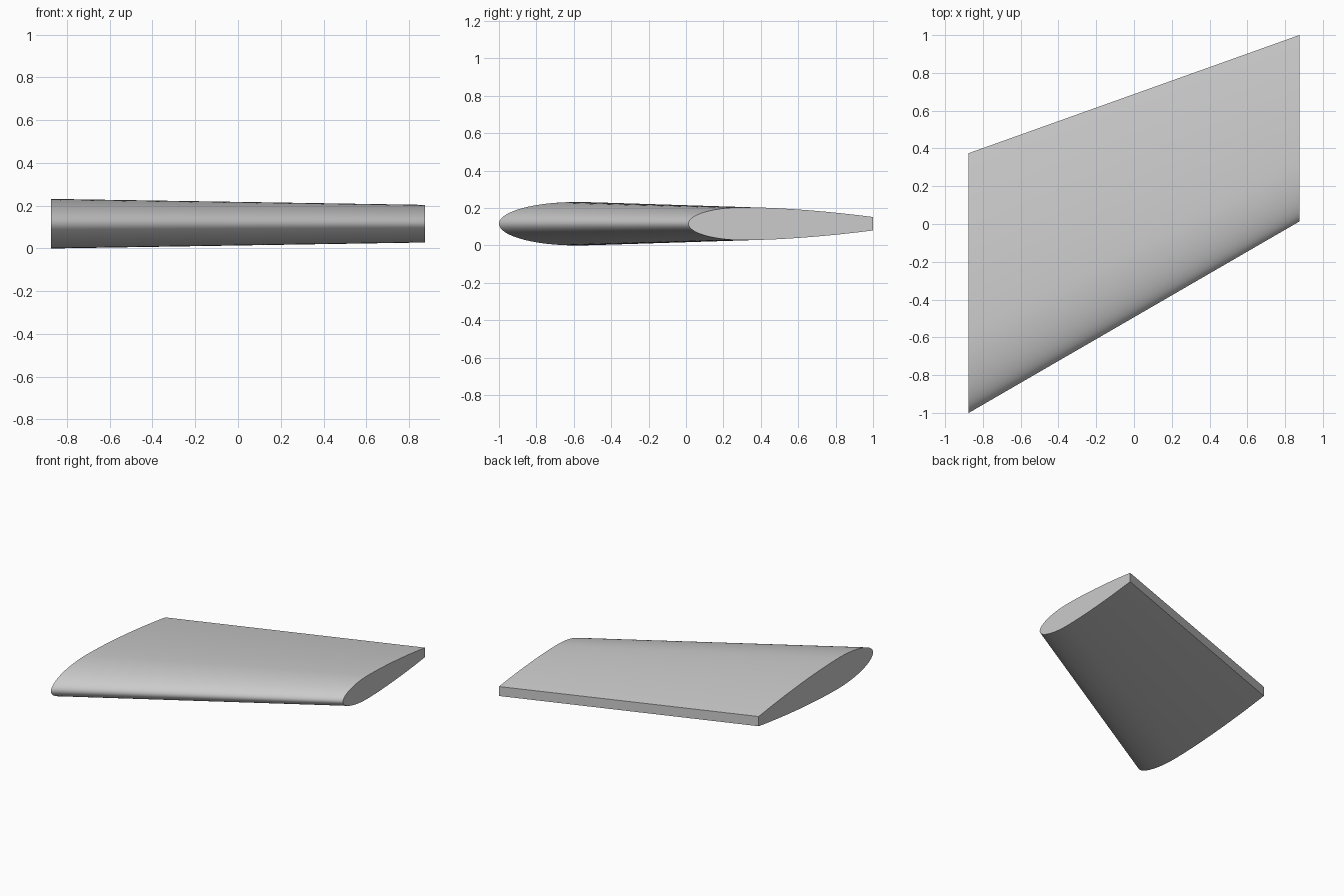
import bpy, bmesh, math

if "Cube" in bpy.data.objects:
    bpy.data.objects.remove(bpy.data.objects["Cube"])

MID_Z = 0.116
# station: x, leading edge y, trailing edge y, half thickness, half trailing thickness
ROOT = (-0.875, -1.0, 0.375, 0.116, 0.037)
TIP = (0.875, 0.013, 1.0, 0.088, 0.036)
CREST, N_NOSE, N_AFT = 0.30, 20, 16


def upper_profile(half, half_te):
    """(chord fraction, height) pairs: elliptical nose, then tapering aft curve."""
    pts = []
    for i in range(N_NOSE + 1):
        a = math.pi / 2 * i / N_NOSE
        pts.append((CREST * (1 - math.cos(a)), half * math.sin(a)))
    for i in range(1, N_AFT + 1):
        s = i / N_AFT
        pts.append((CREST + (1 - CREST) * s, half - (half - half_te) * s ** 1.7))
    return pts


def section(bm, station):
    x, le, te, half, half_te = station
    up = upper_profile(half, half_te)
    loop = [(f, h) for f, h in reversed(up)] + [(f, -h) for f, h in up[1:]]
    return [bm.verts.new((x, le + (te - le) * f, MID_Z + h)) for f, h in loop]


# swept, tapered wing panel lofted between the two end sections
bm = bmesh.new()
root, tip = section(bm, ROOT), section(bm, TIP)
n = len(root)
for i in range(n):
    j = (i + 1) % n
    bm.faces.new((root[i], root[j], tip[j], tip[i]))
bm.faces.new(root)
bm.faces.new(tip[::-1])
bmesh.ops.recalc_face_normals(bm, faces=bm.faces)

mesh = bpy.data.meshes.new("wing_panel")
bm.to_mesh(mesh)
bm.free()
wing = bpy.data.objects.new("wing_panel", mesh)
bpy.context.collection.objects.link(wing)

mat = bpy.data.materials.new("light grey")
mat.diffuse_color = (0.6, 0.6, 0.6, 1)
mat.use_nodes = True
mat.node_tree.nodes["Principled BSDF"].inputs["Base Color"].default_value = mat.diffuse_color
mesh.materials.append(mat)

# smooth skin, sharp ends and trailing edge
bpy.context.view_layer.objects.active = wing
wing.select_set(True)
bpy.ops.object.shade_smooth_by_angle(angle=math.radians(30))
